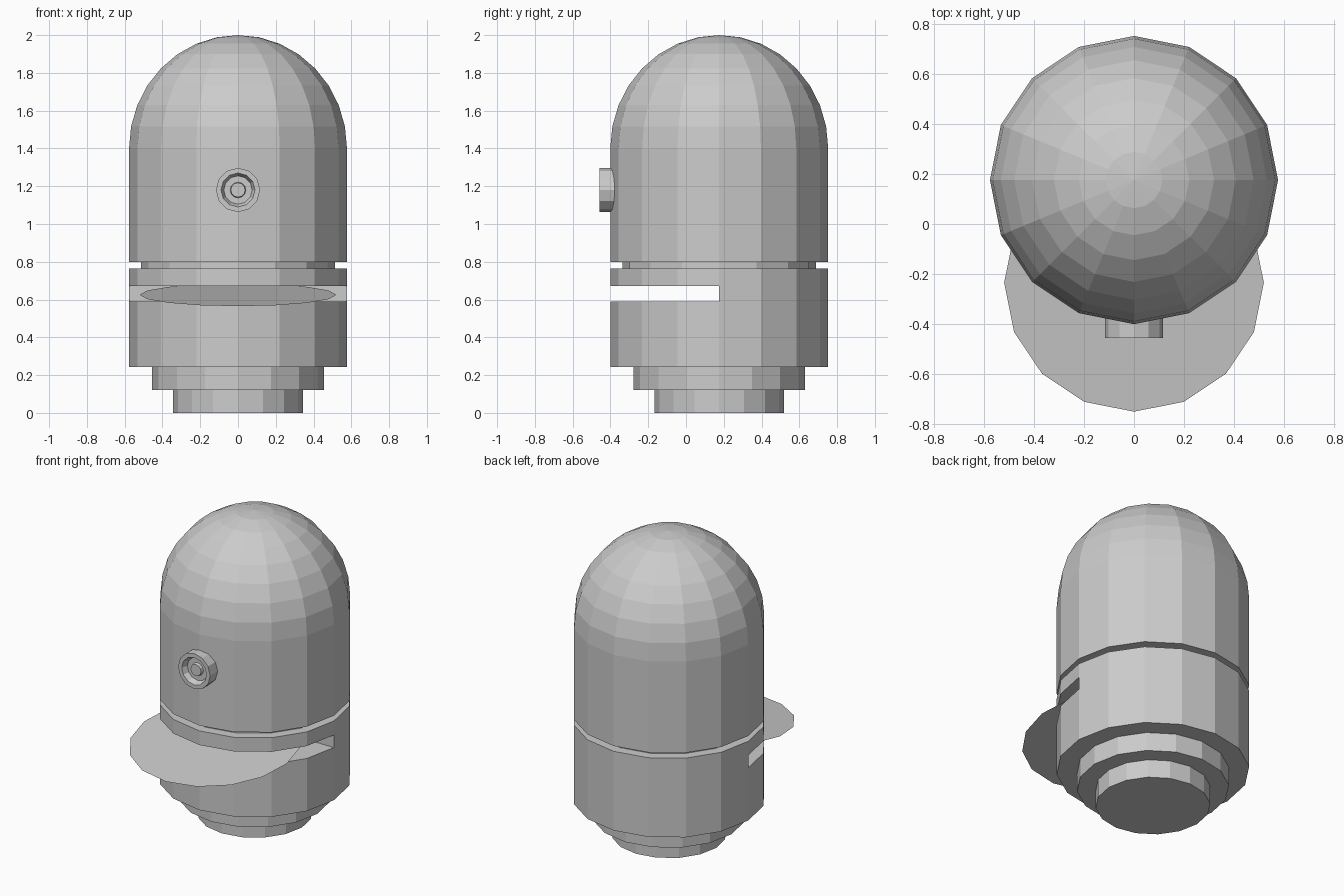
import bpy, bmesh
from math import sin, cos, pi, radians
from mathutils import Matrix, Vector

if "Cube" in bpy.data.objects:
    bpy.data.objects.remove(bpy.data.objects["Cube"])

CY = 0.176          # y of the body axis
R = 0.577           # body radius


def lathe(name, profile, sides, matrix):
    """Closed flat-shaded solid from (radius, height) points, spun about local z."""
    bm = bmesh.new()
    rings = []
    for r, h in profile:
        if r == 0:
            rings.append([bm.verts.new((0, 0, h))] * sides)
        else:
            rings.append([bm.verts.new((r * cos(2 * pi * i / sides),
                                        r * sin(2 * pi * i / sides), h))
                          for i in range(sides)])
    for a, b in zip(rings, rings[1:]):
        for i in range(sides):
            j = (i + 1) % sides
            bm.faces.new(list(dict.fromkeys((a[i], a[j], b[j], b[i]))))
    # flat caps where the profile does not end on the axis
    if profile[0][0] > 0:
        bm.faces.new(rings[0][::-1])
    if profile[-1][0] > 0:
        bm.faces.new(rings[-1])
    bm.transform(matrix)
    bmesh.ops.recalc_face_normals(bm, faces=bm.faces)
    return finish(name, bm)


def finish(name, bm):
    me = bpy.data.meshes.new(name)
    bm.to_mesh(me)
    bm.free()
    ob = bpy.data.objects.new(name, me)
    bpy.context.collection.objects.link(ob)
    return ob


axis = Matrix.Translation((0, CY, 0))

# stepped base, lower body and recessed neck ring
lathe("base_lower", [(0.343, 0), (0.343, 0.12)], 16, axis)
lathe("base_upper", [(0.455, 0.12), (0.455, 0.243)], 16, axis)
jaw = lathe("lower_body", [(R, 0.243), (R, 0.765)], 16, axis)
lathe("neck_ring", [(0.513, 0.765), (0.513, 0.80)], 16, axis)

# domed head: straight wall, then a quarter round of eight steps
dome = [(R * cos(k * pi / 16), 1.4 + 0.6 * sin(k * pi / 16)) for k in range(8)]
lathe("domed_head", [(R, 0.80)] + dome + [(0, 2.0)], 16, axis)

# mouth slot through the front half of the lower body
bm = bmesh.new()
bmesh.ops.create_cube(bm, size=1)
bm.transform(Matrix.Translation((0, CY - 0.502, 0.631)) @ Matrix.Diagonal((2, 1, 0.082, 1)))
cutter = finish("mouth_cutter", bm)
cutter.hide_render = True
cutter.display_type = 'WIRE'
mod = jaw.modifiers.new("mouth_slot", 'BOOLEAN')
mod.operation = 'DIFFERENCE'
mod.solver = 'EXACT'
mod.object = cutter

# tongue: thin disc drooping to the front
bm = bmesh.new()
bmesh.ops.create_circle(bm, cap_ends=True, segments=16, radius=0.52)
bm.transform(Matrix.Translation((0, -0.235, 0.625)) @ Matrix.Rotation(radians(6.6), 4, 'X'))
finish("tongue", bm)

# eye: ringed socket with a raised pupil, facing -y
eye_profile = [(0.117, 0.33), (0.117, 0.457), (0.09, 0.457), (0.075, 0.42),
               (0.042, 0.42), (0.038, 0.44)]
lathe("eye", eye_profile, 12,
      Matrix.Translation((0, 0, 1.18)) @ Matrix.Rotation(radians(90), 4, 'X'))
